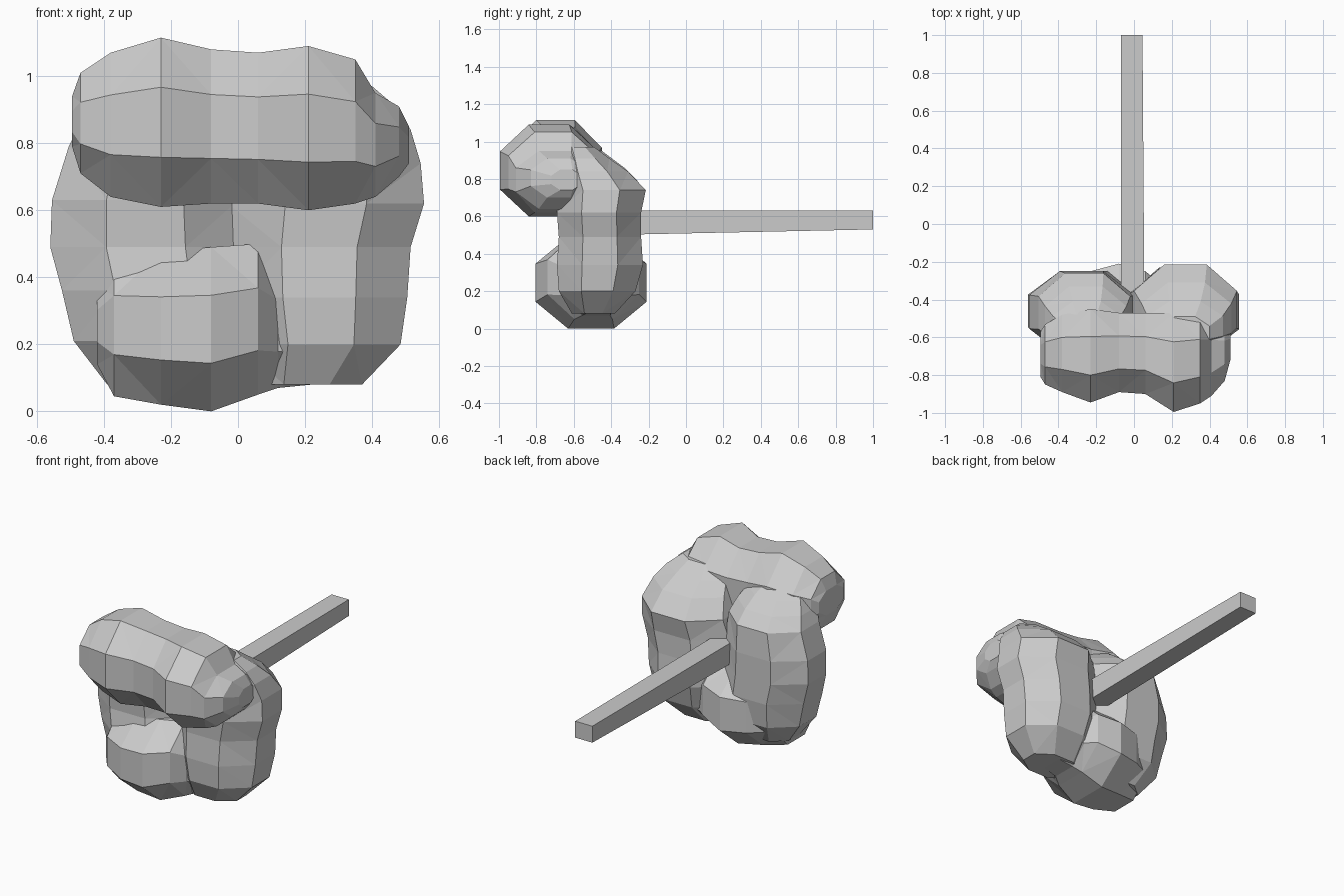
import bpy, bmesh, math


def loft(name, axis, stations, sides=8):
    """Skin rings along an axis; each station is (position, a_min, a_max, b_min, b_max)."""
    bm = bmesh.new()
    rings = []
    k = 1 / math.cos(math.pi / sides)
    for t, a0, a1, b0, b1 in stations:
        ring = []
        for i in range(sides):
            ang = 2 * math.pi * (i + 0.5) / sides
            a = (a0 + a1) / 2 + (a1 - a0) / 2 * k * math.cos(ang)
            b = (b0 + b1) / 2 + (b1 - b0) / 2 * k * math.sin(ang)
            co = {'x': (t, a, b), 'y': (a, t, b), 'z': (a, b, t)}[axis]
            ring.append(bm.verts.new(co))
        rings.append(ring)
    for r, s in zip(rings, rings[1:]):
        for i in range(sides):
            j = (i + 1) % sides
            bm.faces.new((r[i], r[j], s[j], s[i]))
    bm.faces.new(rings[0])
    bm.faces.new(rings[-1])
    bmesh.ops.recalc_face_normals(bm, faces=bm.faces)
    bmesh.ops.triangulate(bm, faces=[f for f in bm.faces if len(f.verts) == 4])
    me = bpy.data.meshes.new(name)
    bm.to_mesh(me)
    bm.free()
    ob = bpy.data.objects.new(name, me)
    bpy.context.collection.objects.link(ob)
    return ob


# Thick roll across the top front (stations along x: y range, z range)
head = loft("lumpy_head", 'x', [
    (-0.495, -0.81, -0.57, 0.79, 0.94),
    (-0.47, -0.85, -0.53, 0.71, 1.01),
    (-0.38, -0.89, -0.48, 0.64, 1.07),
    (-0.23, -0.945, -0.45, 0.61, 1.115),
    (-0.08, -0.89, -0.47, 0.62, 1.08),
    (0.06, -0.90, -0.47, 0.62, 1.07),
    (0.21, -0.995, -0.47, 0.60, 1.09),
    (0.35, -0.95, -0.47, 0.62, 1.05),
    (0.41, -0.91, -0.49, 0.64, 0.95),
    (0.48, -0.83, -0.53, 0.70, 0.91),
    (0.51, -0.72, -0.56, 0.74, 0.85)])

# Upright right lobe (stations along z: x range, y range)
right = loft("right_lobe", 'z', [
    (0.08, 0.04, 0.37, -0.61, -0.38),
    (0.20, 0.01, 0.485, -0.68, -0.27),
    (0.34, -0.02, 0.505, -0.69, -0.23),
    (0.49, -0.03, 0.515, -0.68, -0.24),
    (0.62, -0.03, 0.555, -0.69, -0.24),
    (0.74, 0.00, 0.545, -0.69, -0.215),
    (0.84, 0.04, 0.515, -0.69, -0.31),
    (0.91, 0.07, 0.47, -0.67, -0.41),
    (0.97, 0.14, 0.40, -0.66, -0.49)])

# Upright left lobe
left = loft("left_lobe", 'z', [
    (0.08, -0.39, -0.10, -0.60, -0.36),
    (0.21, -0.49, -0.03, -0.67, -0.27),
    (0.36, -0.525, 0.02, -0.69, -0.25),
    (0.49, -0.56, 0.01, -0.67, -0.25),
    (0.63, -0.555, 0.00, -0.68, -0.25),
    (0.79, -0.505, -0.02, -0.68, -0.26),
    (0.86, -0.47, -0.04, -0.69, -0.33),
    (0.92, -0.43, -0.07, -0.67, -0.41),
    (0.98, -0.37, -0.13, -0.66, -0.49)])

# Bulge at the lower left front
lower = loft("lower_bulge", 'x', [
    (-0.42, -0.67, -0.42, 0.14, 0.37),
    (-0.37, -0.73, -0.33, 0.045, 0.47),
    (-0.23, -0.80, -0.25, 0.02, 0.475),
    (-0.08, -0.805, -0.21, 0.0, 0.49),
    (0.06, -0.74, -0.25, 0.05, 0.50),
    (0.12, -0.66, -0.30, 0.07, 0.44),
    (0.32, -0.60, -0.32, 0.09, 0.36)])

# Fuse the lobes into one skin
for part in (right, left, lower):
    m = head.modifiers.new("fuse", 'BOOLEAN')
    m.operation = 'UNION'
    m.solver = 'EXACT'
    m.object = part
    bpy.context.view_layer.objects.active = head
    bpy.ops.object.modifier_apply(modifier=m.name)
    bpy.data.objects.remove(part)

# Long square handle pointing back
loft("handle", 'y', [
    (-0.42, -0.07, 0.055, 0.50, 0.63),
    (1.0, -0.07, 0.045, 0.53, 0.63)], sides=4)
